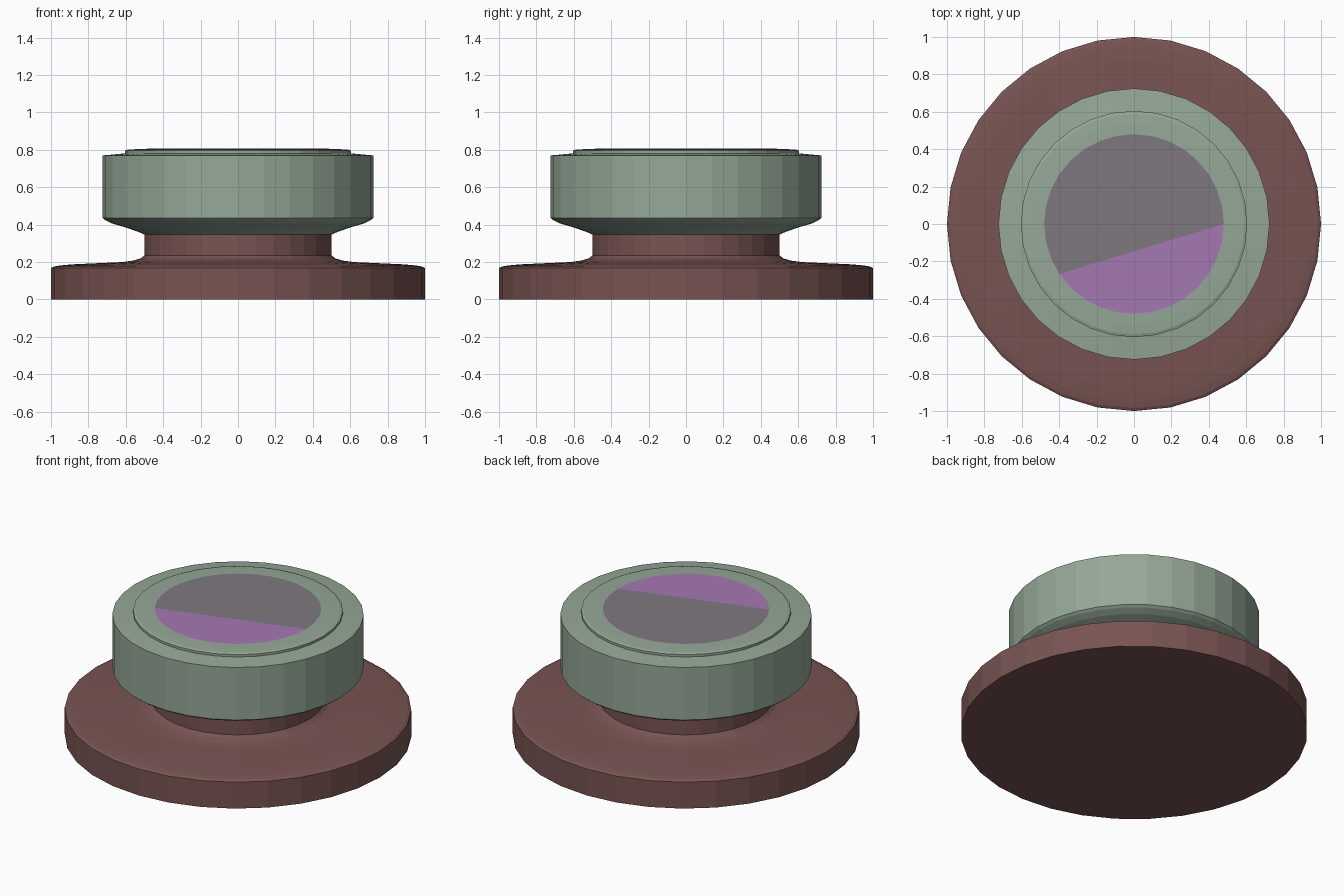
import bpy, bmesh, math

if "Cube" in bpy.data.objects:
    bpy.data.objects.remove(bpy.data.objects["Cube"])

SIDES = 32


def material(name, rgb):
    # sRGB 0-255 to linear
    lin = [((c / 255 + 0.055) / 1.055) ** 2.4 for c in rgb]
    m = bpy.data.materials.new(name)
    m.diffuse_color = (*lin, 1)
    m.use_nodes = True
    m.node_tree.nodes["Principled BSDF"].inputs["Base Color"].default_value = m.diffuse_color
    return m


brown = material("dull brown", (120, 84, 82))
green = material("sage green", (149, 168, 151))
grey = material("warm grey", (127, 119, 128))
purple = material("soft purple", (165, 120, 178))


def ring(bm, r, z):
    return [bm.verts.new((r * math.cos(2 * math.pi * i / SIDES),
                          r * math.sin(2 * math.pi * i / SIDES), z)) for i in range(SIDES)]


def finish(bm, name, mats):
    me = bpy.data.meshes.new(name)
    bm.to_mesh(me)
    bm.free()
    for m in mats:
        me.materials.append(m)
    ob = bpy.data.objects.new(name, me)
    bpy.context.collection.objects.link(ob)
    return ob


def lathe(name, profile, mat, cap_bottom=False):
    bm = bmesh.new()
    rings = [ring(bm, r, z) for r, z in profile]
    for a, b in zip(rings, rings[1:]):
        for i in range(SIDES):
            j = (i + 1) % SIDES
            bm.faces.new((a[i], a[j], b[j], b[i]))
    if cap_bottom:
        bm.faces.new(rings[0][::-1])
    return finish(bm, name, [mat])


# wide foot with a filleted neck
lathe("base_and_neck",
      [(1, 0), (1, 0.168), (0.985, 0.176), (0.95, 0.182), (0.88, 0.188), (0.75, 0.194),
       (0.62, 0.2), (0.56, 0.208), (0.52, 0.22), (0.5, 0.236), (0.5, 0.347)],
      brown, cap_bottom=True)

# drum-shaped cap with flared underside and stepped top rim
lathe("cap",
      [(0.5, 0.347), (0.53, 0.36), (0.6, 0.385), (0.67, 0.405), (0.71, 0.424), (0.725, 0.436),
       (0.725, 0.77), (0.68, 0.774), (0.605, 0.781), (0.605, 0.796), (0.59, 0.801),
       (0.54, 0.804), (0.48, 0.806)],
      green)

# round top plate, split by a straight chord into two colours
bm = bmesh.new()
v = ring(bm, 0.48, 0.806)
split = 19
bm.faces.new(v[:split + 1]).material_index = 0
bm.faces.new(v[split:] + v[:1]).material_index = 1
finish(bm, "top_plate", [grey, purple])
